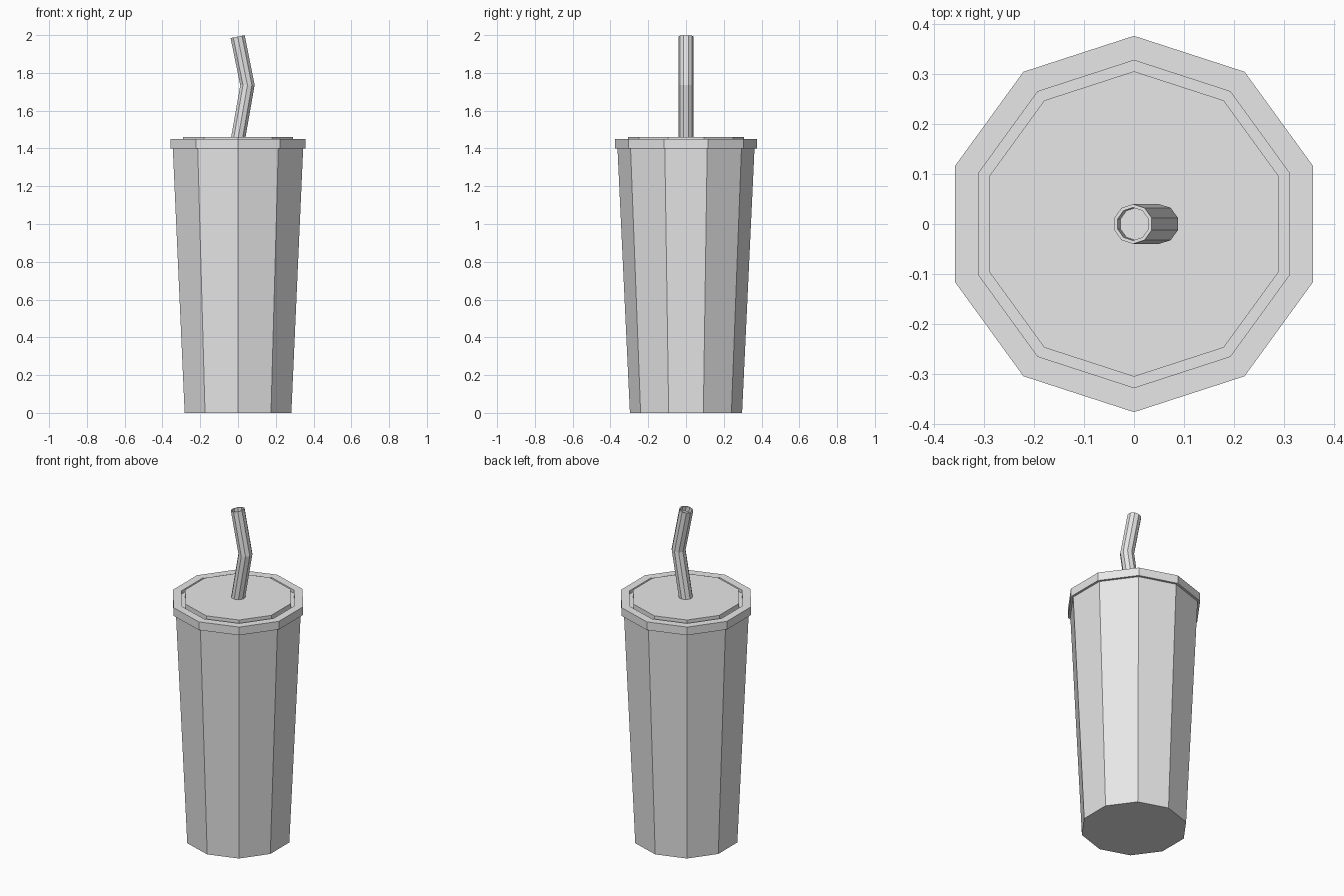
import bpy, bmesh
from math import sin, cos, pi
from mathutils import Vector

SIDES = 10

old = bpy.data.objects.get("Cube")
if old:
    bpy.data.objects.remove(old, do_unlink=True)

grey = bpy.data.materials.new("plain_grey")
grey.use_nodes = True
colour = (0.8, 0.8, 0.8, 1)
grey.diffuse_color = colour
grey.node_tree.nodes["Principled BSDF"].inputs["Base Color"].default_value = colour


def tube(name, rings):
    """Closed ten-sided solid through rings of (centre, axis, radius)."""
    bm = bmesh.new()
    loops = []
    for centre, axis, radius in rings:
        axis = Vector(axis).normalized()
        across = Vector((0, 1, 0)).cross(axis)      # sideways direction, +x for an upright axis
        loop = []
        for i in range(SIDES):
            a = 2 * pi * i / SIDES
            offset = across * sin(a) + Vector((0, -cos(a), 0))
            loop.append(bm.verts.new(Vector(centre) + offset * radius))
        loops.append(loop)
    for low, high in zip(loops, loops[1:]):
        for i in range(SIDES):
            j = (i + 1) % SIDES
            bm.faces.new((low[i], low[j], high[j], high[i]))
    bm.faces.new(loops[0][::-1])
    bm.faces.new(loops[-1])
    bmesh.ops.recalc_face_normals(bm, faces=bm.faces)
    mesh = bpy.data.meshes.new(name)
    bm.to_mesh(mesh)
    bm.free()
    mesh.materials.append(grey)
    obj = bpy.data.objects.new(name, mesh)
    bpy.context.collection.objects.link(obj)
    return obj


def upright(name, profile):
    return tube(name, [((0, 0, z), (0, 0, 1), r) for r, z in profile])


# Tapered cup
upright("cup_body", [(0.297, 0), (0.363, 1.405)])

# Lid with overhanging rim, narrow groove and raised centre
upright("lid", [(0.377, 1.4), (0.377, 1.45), (0.328, 1.45),
                (0.328, 1.43), (0.306, 1.43), (0.306, 1.46)])

# Bent straw with a hollowed tip
base, bend, tip = Vector((0, 0, 1.45)), Vector((0.05, 0, 1.735)), Vector((-0.002, 0, 1.992))
lower = (bend - base).normalized()
upper = (tip - bend).normalized()
tube("straw", [(base, (0, 0, 1), 0.04), (bend, lower + upper, 0.04),
               (tip, upper, 0.04), (tip, upper, 0.033),
               (tip - upper * 0.03, upper, 0.033)])
